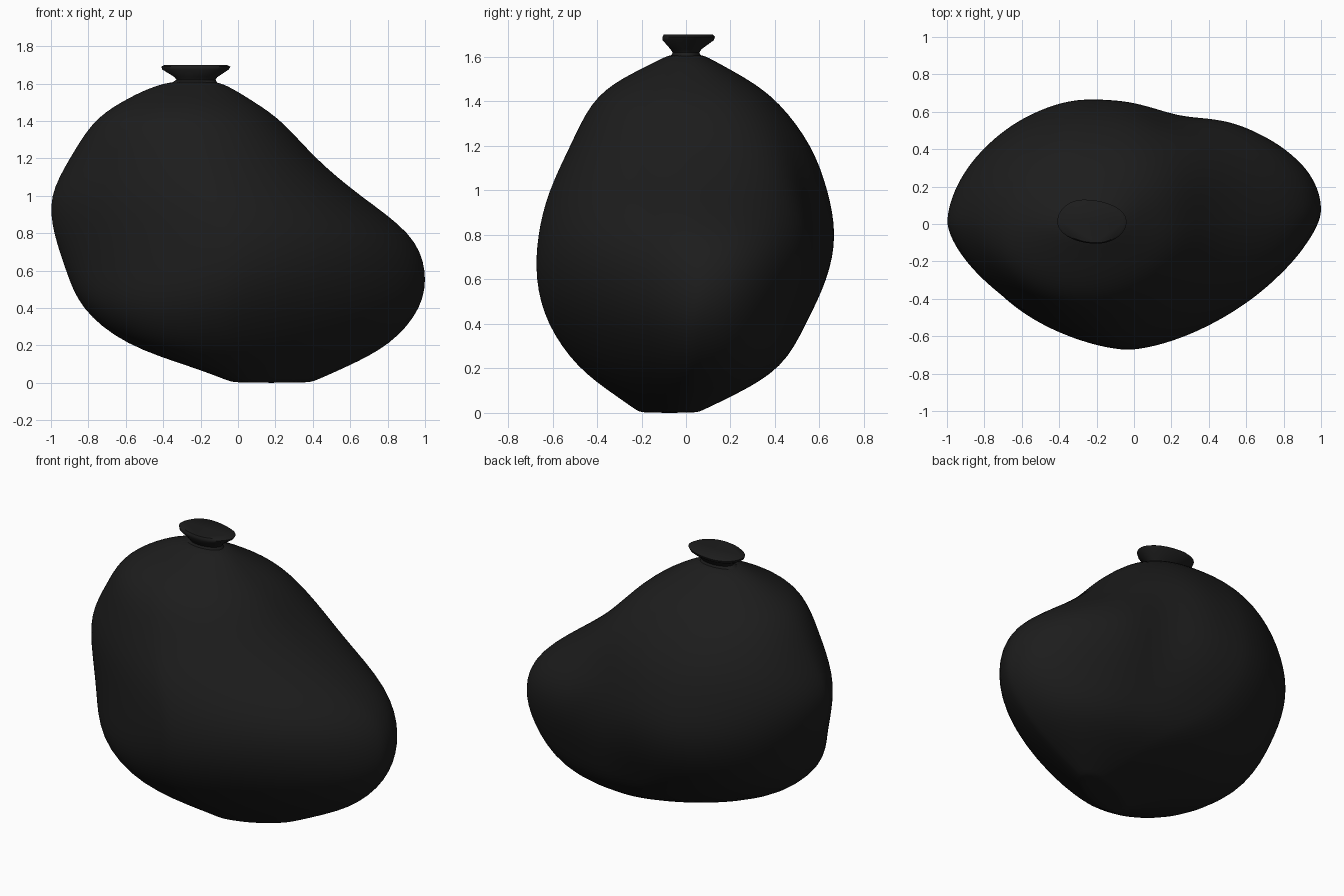
import bpy, bmesh, math

mat = bpy.data.materials.new("black_plastic")
mat.diffuse_color = (0.012, 0.012, 0.012, 1)
SIDES = 64

# fullness of each quarter of the bag at a few heights (2 = ellipse)
LEVELS = (0.0, 0.25, 0.45, 0.7, 1.0, 1.25, 1.45, 1.7)
FULL = {
    (1, 1): (2.2, 2.4, 2.2, 2.1, 2.3, 2.8, 2.7, 2.0),      # back right
    (-1, 1): (1.5, 1.75, 1.85, 1.8, 1.75, 1.9, 2.0, 2.0),  # back left
    (-1, -1): (2.4, 2.5, 1.85, 1.55, 1.55, 1.8, 2.0, 2.0),  # front left
    (1, -1): (1.5, 1.4, 1.45, 1.6, 1.75, 2.0, 2.0, 2.0),   # front right
}


def fullness(q, z):
    for k in range(len(LEVELS) - 1):
        a, b = LEVELS[k], LEVELS[k + 1]
        if z <= b:
            t = (z - a) / (b - a)
            return FULL[q][k] * (1 - t) + FULL[q][k + 1] * t
    return 2.0


def section(z, xl, xr, yf, yb, xf, xb):
    """Ring of four quarter curves joining the left, back, right and front extremes."""
    lobe = math.exp(-((z - 0.6) / 0.35) ** 2)
    skew = 0.07 * max(0.0, 1 - z / 0.5)      # the foot lies on a diagonal
    yl = (yf + yb) / 2 - skew
    yr = (yf + yb) / 2 + skew + 0.1 * lobe
    pts = []
    for i in range(SIDES):
        a = 2 * math.pi * (i + 0.5) / SIDES
        c, s = math.cos(a), math.sin(a)
        p = fullness((1 if c > 0 else -1, 1 if s > 0 else -1), z)
        u, v = abs(c) ** (2 / p), abs(s) ** (2 / p)
        xm, ym = (xb, yb) if s > 0 else (xf, yf)
        xe, ye = (xr, yr) if c > 0 else (xl, yl)
        x = xm + (xe - xm) * u
        y = ye + (ym - ye) * v
        # crease where the side bulge meets the main bulge at the back
        if s > 0 and c > 0:
            y -= 0.06 * math.exp(-((x - 0.25) / 0.18) ** 2
                                 - ((z - 0.85) / 0.35) ** 2) * s
        pts.append((x, y, z))
    return pts


def loft(name, rows, levels):
    bm = bmesh.new()
    rings = [[bm.verts.new(p) for p in section(*r)] for r in rows]
    for a, b in zip(rings, rings[1:]):
        for i in range(SIDES):
            j = (i + 1) % SIDES
            bm.faces.new((a[i], a[j], b[j], b[i]))
    bm.faces.new(rings[0][::-1])
    bm.faces.new(rings[-1])
    me = bpy.data.meshes.new(name)
    bm.to_mesh(me)
    bm.free()
    me.materials.append(mat)
    ob = bpy.data.objects.new(name, me)
    bpy.context.collection.objects.link(ob)
    bpy.context.view_layer.objects.active = ob
    ob.select_set(True)
    if levels:
        m = ob.modifiers.new("smooth", 'SUBSURF')
        m.levels = m.render_levels = levels
    bpy.ops.object.shade_smooth_by_angle(angle=math.radians(50))
    ob.select_set(False)
    return ob


# lumpy bag: z, left, right, front, back, x of front peak, x of back peak
loft("bag_body", [
    (0.00, -0.02, 0.38, -0.20, 0.05, 0.05, 0.30),
    (0.01, -0.05, 0.41, -0.22, 0.07, 0.05, 0.30),
    (0.08, -0.23, 0.57, -0.32, 0.22, 0.00, 0.25),
    (0.20, -0.61, 0.82, -0.49, 0.44, -0.08, 0.14),
    (0.40, -0.85, 0.99, -0.63, 0.54, -0.06, -0.12),
    (0.60, -0.92, 1.015, -0.68, 0.64, -0.02, -0.22),
    (0.80, -0.99, 0.94, -0.67, 0.68, -0.04, -0.25),
    (1.00, -1.015, 0.65, -0.62, 0.64, -0.12, -0.25),
    (1.20, -0.90, 0.41, -0.52, 0.57, -0.20, -0.27),
    (1.40, -0.78, 0.24, -0.43, 0.42, -0.25, -0.27),
    (1.50, -0.63, 0.09, -0.30, 0.28, -0.25, -0.25),
    (1.58, -0.47, -0.04, -0.13, 0.13, -0.24, -0.24),
    (1.615, -0.34, -0.12, -0.07, 0.07, -0.23, -0.23),
], 2)

# gathered neck flaring into the tied top
loft("tied_top", [
    (1.60, -0.36, -0.11, -0.07, 0.07, -0.23, -0.23),
    (1.62, -0.33, -0.12, -0.06, 0.06, -0.23, -0.23),
    (1.635, -0.34, -0.11, -0.07, 0.07, -0.23, -0.23),
    (1.675, -0.405, -0.05, -0.105, 0.125, -0.20, -0.27),
    (1.69, -0.41, -0.04, -0.105, 0.13, -0.20, -0.27),
    (1.70, -0.39, -0.06, -0.10, 0.12, -0.20, -0.27),
], 0)
